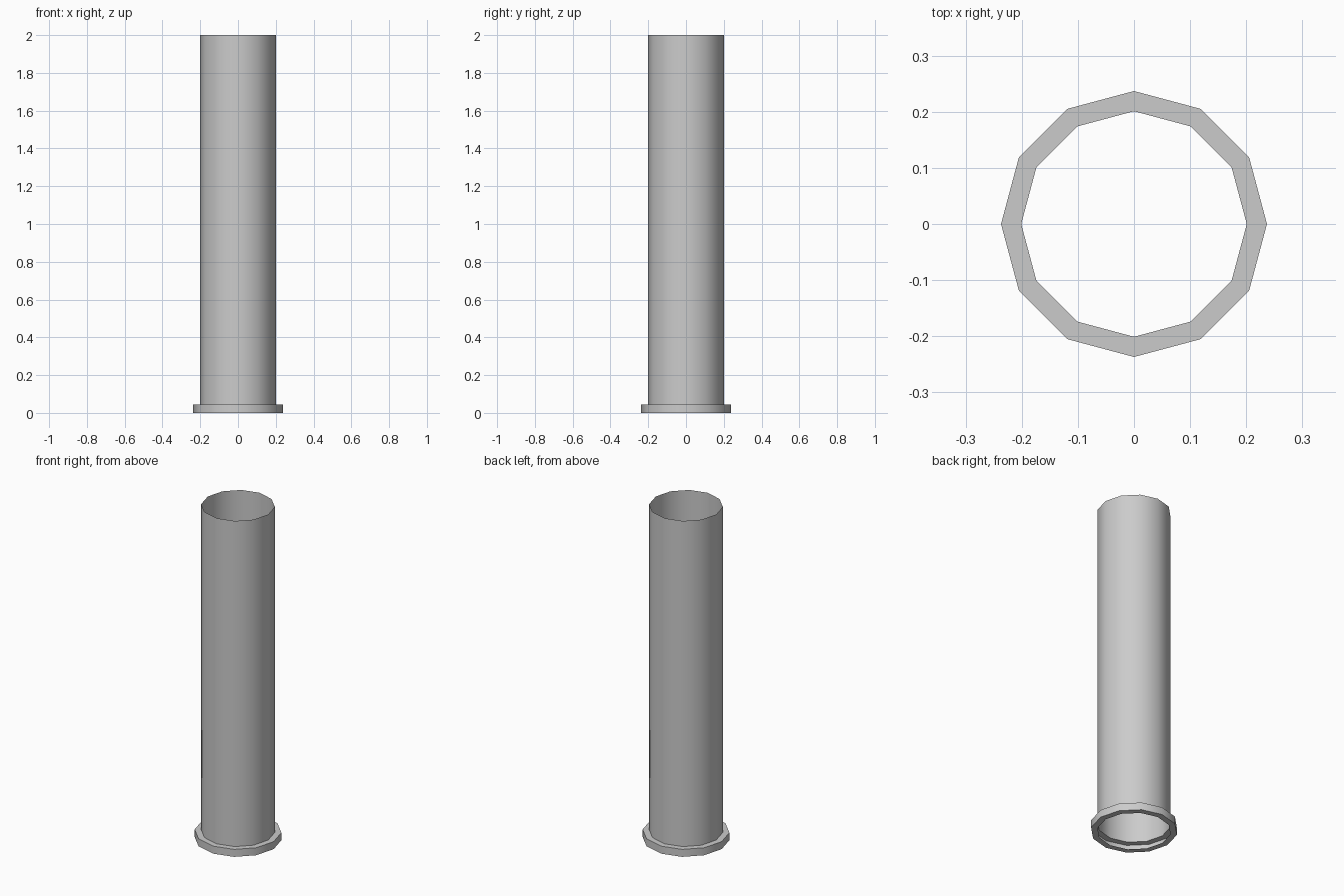
import bpy, bmesh, math

if "Cube" in bpy.data.objects:
    bpy.data.objects.remove(bpy.data.objects["Cube"])

SIDES = 12

def lathe(name, profile):
    """Revolve an open (radius, z) profile around the z axis."""
    bm = bmesh.new()
    rings = [[bm.verts.new((r * math.cos(2 * math.pi * i / SIDES),
                            r * math.sin(2 * math.pi * i / SIDES), z))
              for i in range(SIDES)] for r, z in profile]
    for lo, hi in zip(rings, rings[1:]):
        for i in range(SIDES):
            j = (i + 1) % SIDES
            bm.faces.new((lo[i], lo[j], hi[j], hi[i]))
    mesh = bpy.data.meshes.new(name)
    bm.to_mesh(mesh)
    bm.free()
    obj = bpy.data.objects.new(name, mesh)
    bpy.context.collection.objects.link(obj)
    bpy.ops.object.select_all(action='DESELECT')
    obj.select_set(True)
    bpy.context.view_layer.objects.active = obj
    bpy.ops.object.shade_smooth_by_angle(angle=math.radians(40))
    return obj

# Thin open casing: hollow base rim stepping in to the long tube wall
lathe("tube_with_base_rim", [(0.201, 0.0), (0.237, 0.0), (0.237, 0.045),
                             (0.201, 0.045), (0.201, 2.0)])
